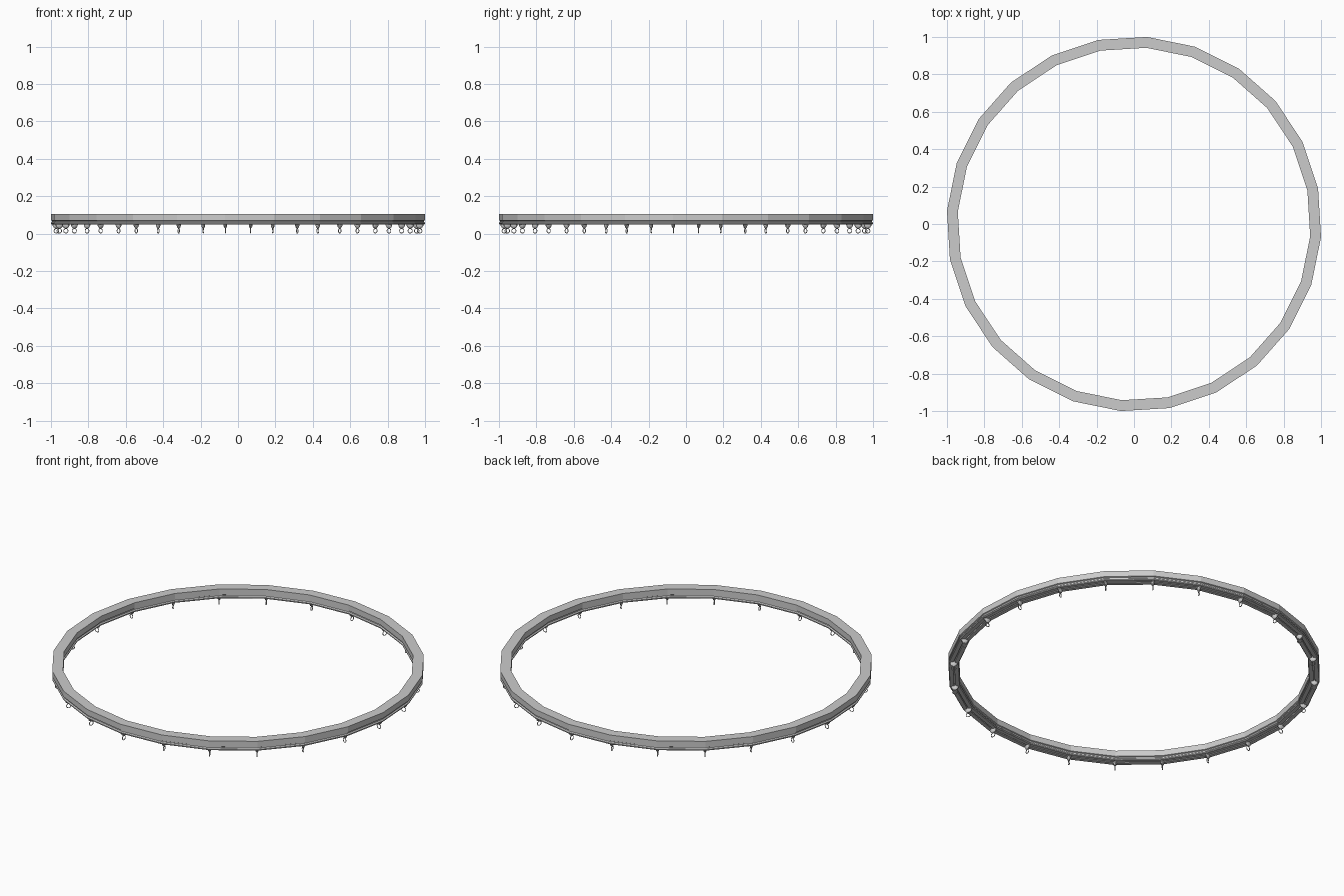
import bpy, bmesh, math
from mathutils import Matrix

if "Cube" in bpy.data.objects:
    bpy.data.objects.remove(bpy.data.objects["Cube"])

SIDES = 24
R_OUT, WIDTH = 1.0024, 0.058
R_MID = R_OUT - WIDTH / 2
angles = [math.radians(-4 + 15 * k) for k in range(SIDES)]


def finish(bm, name):
    bmesh.ops.recalc_face_normals(bm, faces=bm.faces)
    mesh = bpy.data.meshes.new(name)
    bm.to_mesh(mesh)
    bm.free()
    ob = bpy.data.objects.new(name, mesh)
    bpy.context.collection.objects.link(ob)
    return ob


# Rail: half cross-section (offset from centre line, z), mirrored, with side grooves and bottom slot
h = WIDTH / 2
half = [(h, 0.105), (h, 0.071), (h - 0.006, 0.068), (h - 0.006, 0.062),
        (h, 0.057), (h, 0.052), (h - 0.004, 0.048), (0.003, 0.048), (0.003, 0.056)]
profile = half + [(-x, z) for x, z in reversed(half)]
bm = bmesh.new()
loops = [[bm.verts.new(((R_MID + x) * math.cos(a), (R_MID + x) * math.sin(a), z))
          for x, z in profile] for a in angles]
n = len(profile)
for i in range(SIDES):
    a, b = loops[i], loops[(i + 1) % SIDES]
    for j in range(n):
        k = (j + 1) % n
        bm.faces.new((a[j], b[j], b[k], a[k]))
finish(bm, "round_rail")


# Glider body: flattened rounded stud, long across the rail
bm = bmesh.new()
bmesh.ops.create_uvsphere(bm, u_segments=12, v_segments=8, radius=1)
bmesh.ops.scale(bm, vec=(0.021, 0.010, 0.022), verts=bm.verts)
bmesh.ops.translate(bm, vec=(0, 0, 0.049), verts=bm.verts)
body = finish(bm, "glider_body")

# Glider eyelet: small ring standing in the radial plane
bm = bmesh.new()
NU, NV, MAJOR, MINOR = 14, 6, 0.0125, 0.0022
rings = []
for i in range(NU):
    u = 2 * math.pi * i / NU
    ring = []
    for j in range(NV):
        v = 2 * math.pi * j / NV
        r = MAJOR + MINOR * math.cos(v)
        ring.append(bm.verts.new((r * math.cos(u), MINOR * math.sin(v),
                                  MAJOR + MINOR + r * math.sin(u))))
    rings.append(ring)
for i in range(NU):
    p, q = rings[i], rings[(i + 1) % NU]
    for j in range(NV):
        k = (j + 1) % NV
        bm.faces.new((p[j], q[j], q[k], p[k]))
eyelet = finish(bm, "glider_eyelet")

# One glider hangs under every corner of the rail
for i, a in enumerate(angles):
    place = Matrix.Rotation(a, 4, 'Z') @ Matrix.Translation((R_MID, 0, 0))
    for part in (body, eyelet):
        ob = part if i == 0 else part.copy()
        if i:
            bpy.context.collection.objects.link(ob)
        ob.matrix_world = place
